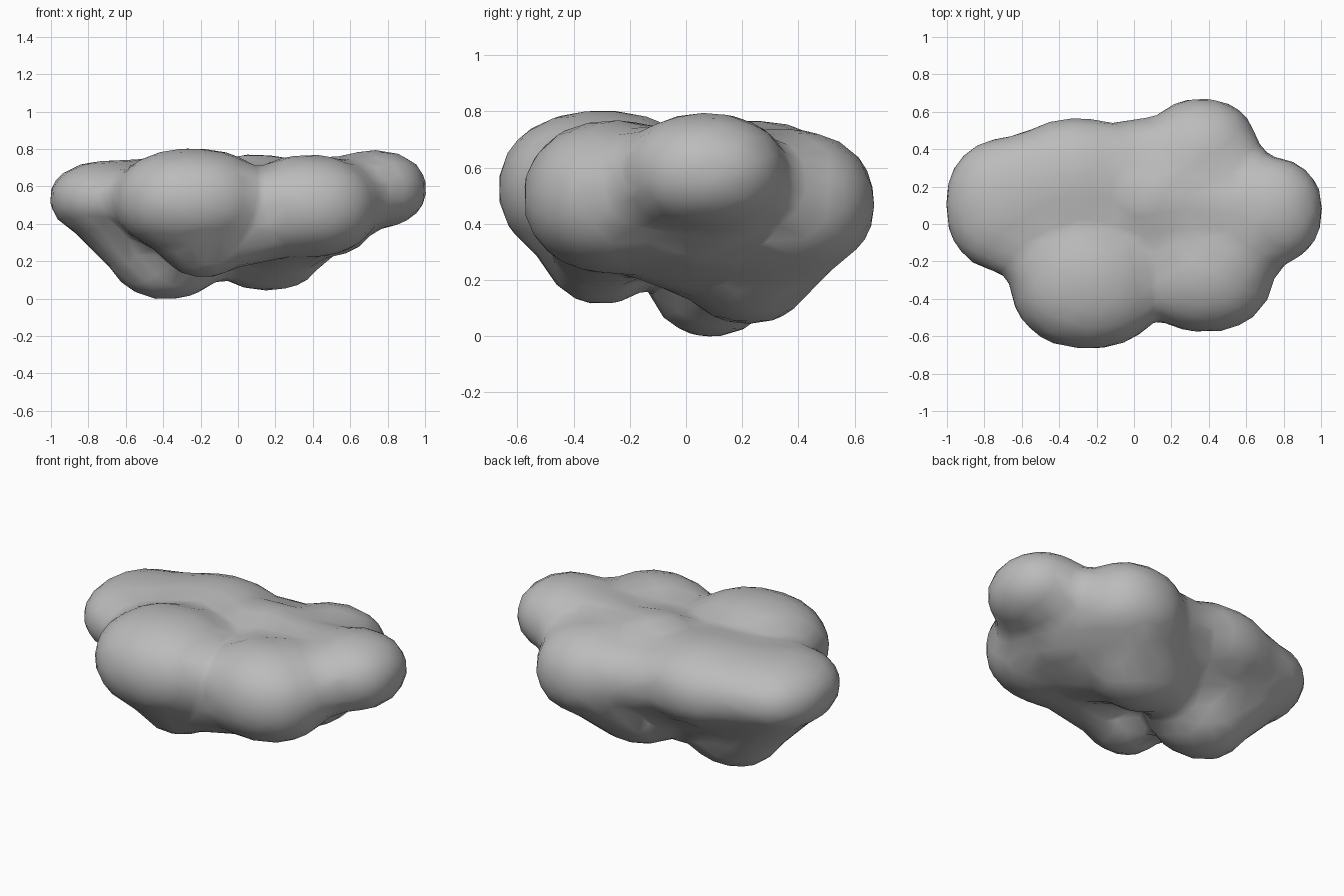
import bpy
import bmesh
from math import copysign

cube = bpy.data.objects.get("Cube")
if cube:
    bpy.data.objects.remove(cube, do_unlink=True)

grey = bpy.data.materials.new("cloud grey")
grey.use_nodes = True
grey.diffuse_color = (0.5, 0.5, 0.5, 1)
grey.node_tree.nodes["Principled BSDF"].inputs["Base Color"].default_value = (0.5, 0.5, 0.5, 1)

# Puffs: centre, radii
puffs = {
    "left": ((-0.68, 0.10, 0.535), (0.33, 0.36, 0.205)),
    "back_left": ((-0.30, 0.22, 0.53), (0.40, 0.35, 0.24)),
    "back_right": ((0.36, 0.34, 0.475), (0.32, 0.335, 0.265)),
    "right": ((0.725, 0.07, 0.585), (0.285, 0.29, 0.21)),
    "front_right": ((0.38, -0.25, 0.495), (0.37, 0.33, 0.275)),
    "front_left": ((-0.245, -0.30, 0.525), (0.42, 0.37, 0.28)),
    "front_belly": ((-0.18, -0.30, 0.33), (0.24, 0.21, 0.22)),
    "left_belly": ((-0.38, 0.09, 0.23), (0.30, 0.23, 0.235)),
    "back_belly": ((0.16, 0.22, 0.29), (0.31, 0.25, 0.25)),
    "middle": ((0.10, 0.13, 0.51), (0.36, 0.27, 0.265)),
    "core": ((0.05, -0.02, 0.46), (0.60, 0.34, 0.24)),
    "right_belly": ((0.43, 0.02, 0.42), (0.30, 0.28, 0.20)),
}

# Bridges that fill the creases between neighbouring puffs: fullness
bridges = [
    ("left", "back_left", 0.97),
    ("back_left", "back_right", 0.82),
    ("back_right", "right", 0.78),
    ("right", "front_right", 0.85),
    ("front_right", "front_left", 0.70),
    ("front_left", "left", 0.78),
    ("front_left", "back_left", 0.82),
    ("front_left", "front_belly", 0.96),
    ("front_right", "front_belly", 0.88),
    ("middle", "back_left", 0.90),
    ("middle", "back_right", 0.90),
    ("middle", "front_right", 0.84),
    ("middle", "right", 0.88),
    ("right", "back_belly", 0.85),
    ("back_right", "back_belly", 0.97),
    ("back_left", "back_belly", 0.80),
    ("left", "left_belly", 0.95),
    ("back_left", "left_belly", 0.85),
    ("left_belly", "back_belly", 0.70),
    ("front_right", "back_belly", 0.86),
]

# Unit ball with slightly squared shoulders
ball = bmesh.new()
bmesh.ops.create_icosphere(ball, subdivisions=4, radius=1)
directions = [[copysign(abs(c) ** 0.92, c) for c in v.co] for v in ball.verts]
ball.free()


def add_hull(bm, names, fullness=1.0):
    """Wrap one skin around the named puffs."""
    points = []
    for name in names:
        centre, radii = puffs[name]
        for d in directions:
            points.append(bm.verts.new([c + fullness * k * r for c, k, r in zip(centre, d, radii)]))
    bmesh.ops.convex_hull(bm, input=points)


bm = bmesh.new()
for name in puffs:
    add_hull(bm, [name])
for first, second, fullness in bridges:
    add_hull(bm, [first, second], fullness)
bmesh.ops.delete(bm, geom=[v for v in bm.verts if not v.link_faces], context="VERTS")
bmesh.ops.recalc_face_normals(bm, faces=bm.faces)
mesh = bpy.data.meshes.new("cloud")
bm.to_mesh(mesh)
bm.free()
mesh.materials.append(grey)
cloud = bpy.data.objects.new("cloud", mesh)
bpy.context.collection.objects.link(cloud)

# Fuse the puffs, soften the creases and reduce the mesh
fuse = cloud.modifiers.new("fuse", "REMESH")
fuse.mode = "VOXEL"
fuse.voxel_size = 0.03
fuse.use_smooth_shade = True
soften = cloud.modifiers.new("soften", "SMOOTH")
soften.factor = 0.5
soften.iterations = 12
reduce = cloud.modifiers.new("reduce", "DECIMATE")
reduce.ratio = 0.08
